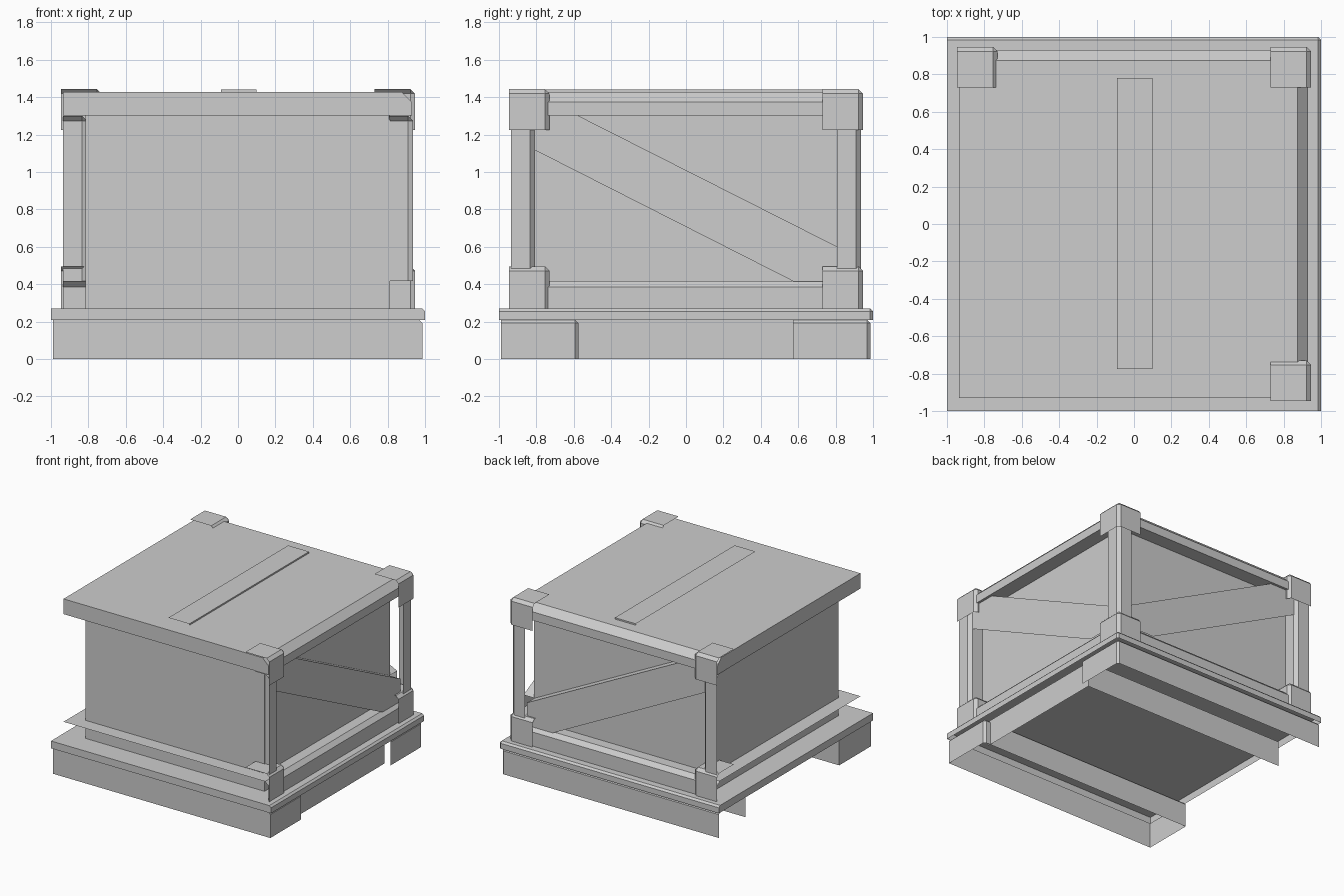
import bpy, bmesh
from mathutils import Vector

if "Cube" in bpy.data.objects:
    bpy.data.objects.remove(bpy.data.objects["Cube"])

grey = bpy.data.materials.new("plain_grey")
grey.diffuse_color = (0.61, 0.61, 0.61, 1)
grey.use_nodes = True
grey.node_tree.nodes["Principled BSDF"].inputs["Base Color"].default_value = grey.diffuse_color

AXES = {"+x": Vector((1, 0, 0)), "-x": Vector((-1, 0, 0)),
        "+y": Vector((0, 1, 0)), "-y": Vector((0, -1, 0)),
        "+z": Vector((0, 0, 1)), "-z": Vector((0, 0, -1))}


def finish(name, bm):
    mesh = bpy.data.meshes.new(name)
    bm.to_mesh(mesh)
    bm.free()
    mesh.materials.append(grey)
    obj = bpy.data.objects.new(name, mesh)
    bpy.context.collection.objects.link(obj)
    return obj


def box(name, x, y, z, bevel=0, omit=""):
    """Box from ranges; chamfers the edges between +x, +y, +z; drops omitted sides."""
    bm = bmesh.new()
    bmesh.ops.create_cube(bm, size=1)
    for v in bm.verts:
        for i, (lo, hi) in enumerate((x, y, z)):
            v.co[i] = hi if v.co[i] > 0 else lo
    bm.normal_update()
    if bevel:
        allowed = [AXES["+" + a] for a in "xyz"]
        chosen = [e for e in bm.edges
                  if all(any(f.normal.dot(a) > 0.99 for a in allowed) for f in e.link_faces)]
        bmesh.ops.bevel(bm, geom=chosen, offset=bevel, offset_type='OFFSET',
                        segments=1, profile=0.5, affect='EDGES')
        bm.normal_update()
    drop = [f for f in bm.faces
            if any(f.normal.dot(AXES[s]) > 0.999 for s in omit.split())]
    bmesh.ops.delete(bm, geom=drop, context='FACES')
    return finish(name, bm)


# Skids and the recessed block between them (open underneath)
box("front_skid", (-0.99, 0.987), (-0.99, -0.575), (0, 0.21), 0.018, omit="-z +z")
box("back_skid", (-0.99, 0.987), (0.573, 0.987), (0, 0.21), 0.018, omit="-z +z -x -y")
box("middle_block", (-0.94, 0.93), (-0.6, 0.573), (0, 0.21), omit="-z +z -x -y")

# Base slab, open underneath
box("base_slab", (-1, 1), (-1, 1), (0.21, 0.27), 0.015, omit="-z")

# Crate walls
box("crate_walls", (-0.815, 0.812), (-0.815, 0.812), (0.27, 1.305), omit="+z -z")

# Bottom rail and lid
box("bottom_rail", (-0.935, 0.93), (-0.93, 0.93), (0.27, 0.418), 0.033, omit="-x -y -z")
box("lid", (-0.935, 0.93), (-0.93, 0.93), (1.303, 1.428), 0.055)
box("lid_strip", (-0.09, 0.1), (-0.775, 0.78), (1.425, 1.44), omit="-z -x -y")

# Posts and corner caps at the three detailed corners
corners = {"front_right": (1, -1), "back_right": (1, 1), "back_left": (-1, 1)}


def span(sign, inner, outer):
    return (inner, outer) if sign > 0 else (-outer, -inner)


for label, (sx, sy) in corners.items():
    box(label + "_post", span(sx, 0.808, 0.935), span(sy, 0.808, 0.935), (0.418, 1.3),
        0.026, omit="-x -y -z")
    for level, z in (("lower", (0.27, 0.495)), ("upper", (1.225, 1.443))):
        box(f"{label}_{level}_cap", span(sx, 0.73, 0.947), span(sy, 0.73, 0.947), z,
            0.024, omit="-x -y -z")

# Diagonal braces on the right and back walls
OUTLINE = [(-0.81, 1.303), (-0.58, 1.303), (0.81, 0.6),
           (0.81, 0.415), (0.575, 0.415), (-0.81, 1.118)]


def brace(name, place):
    """Front plate plus its sloping upper edge."""
    bm = bmesh.new()
    outer = [bm.verts.new(place(u, 0.91, w)) for u, w in OUTLINE]
    bm.faces.new(outer)
    inner = [bm.verts.new(place(u, 0.812, w)) for u, w in OUTLINE[1:3]]
    bm.faces.new([outer[2], outer[1], inner[0], inner[1]])
    bmesh.ops.recalc_face_normals(bm, faces=bm.faces[:])
    bm.normal_update()
    # the sloping edge must face up
    if any(f.normal.z < -0.1 for f in bm.faces):
        bmesh.ops.reverse_faces(bm, faces=bm.faces[:])
    finish(name, bm)


brace("right_brace", lambda u, d, w: (d, u, w))
brace("back_brace", lambda u, d, w: (u, d, w))
